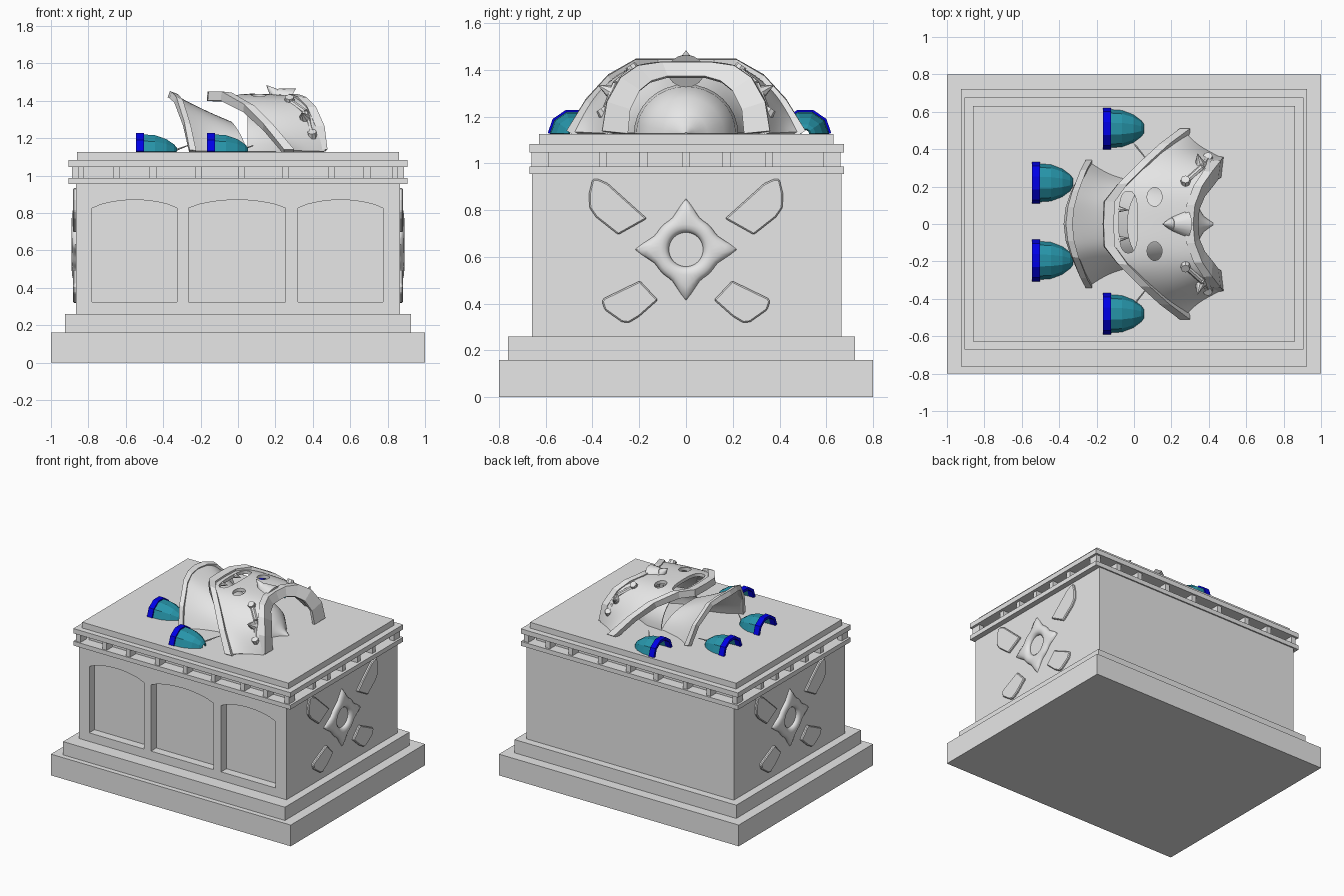
import bpy, bmesh, math
from mathutils import Vector

cube = bpy.data.objects.get("Cube")
if cube:
    bpy.data.objects.remove(cube)


def material(name, rgb):
    m = bpy.data.materials.new(name)
    m.use_nodes = True
    m.diffuse_color = (*rgb, 1)
    m.node_tree.nodes["Principled BSDF"].inputs["Base Color"].default_value = (*rgb, 1)
    return m


STONE = material("grey stone", (0.8, 0.8, 0.8))
TEAL = material("teal", (0.02, 0.3, 0.4))
BLUE = material("deep blue", (0.0, 0.0, 0.8))
DECK = 1.127


def add(name, bm, mat=STONE):
    bmesh.ops.recalc_face_normals(bm, faces=bm.faces)
    me = bpy.data.meshes.new(name)
    bm.to_mesh(me)
    bm.free()
    me.materials.append(mat)
    ob = bpy.data.objects.new(name, me)
    bpy.context.collection.objects.link(ob)
    return ob


def activate(ob):
    bpy.ops.object.select_all(action='DESELECT')
    ob.select_set(True)
    bpy.context.view_layer.objects.active = ob


def modify(ob, kind, **settings):
    activate(ob)
    mod = ob.modifiers.new(kind.lower(), kind)
    for key, value in settings.items():
        setattr(mod, key, value)
    bpy.ops.object.modifier_apply(modifier=mod.name)


def cut(ob, cutter):
    modify(ob, 'BOOLEAN', operation='DIFFERENCE', solver='EXACT', object=cutter)
    bpy.data.objects.remove(cutter)


def smooth(ob, angle=35):
    activate(ob)
    bpy.ops.object.shade_smooth_by_angle(angle=math.radians(angle))


def prism(name, points, place, a, b):
    """Extrude a 2D outline between depths a and b."""
    bm = bmesh.new()
    ends = [[bm.verts.new(place(u, v, d)) for u, v in points] for d in (a, b)]
    for end in ends:
        bm.faces.new(end)
    for i in range(len(points)):
        j = (i + 1) % len(points)
        bm.faces.new((ends[0][i], ends[0][j], ends[1][j], ends[1][i]))
    return add(name, bm)


def box(name, x0, x1, y0, y1, z0, z1):
    return prism(name, [(x0, y0), (x1, y0), (x1, y1), (x0, y1)],
                 lambda u, v, d: (u, v, d), z0, z1)


def loft(name, rows, thickness, mat=STONE, subdivide=0):
    bm = bmesh.new()
    grid = [[bm.verts.new(p) for p in row] for row in rows]
    for r, s in zip(grid, grid[1:]):
        for i in range(len(r) - 1):
            bm.faces.new((r[i], r[i + 1], s[i + 1], s[i]))
    ob = add(name, bm, mat)
    if subdivide:
        modify(ob, 'SUBSURF', levels=subdivide, boundary_smooth='PRESERVE_CORNERS')
    modify(ob, 'SOLIDIFY', thickness=thickness, offset=0)
    return ob


def arch(*half):
    """Mirror half an arch, given from its foot to its crown."""
    return list(half) + [(x, -y, z) for x, y, z in reversed(half[:-1])]


def shift(row, dx, dz=0, sy=1):
    return [(x + dx, y * sy, max(z + dz, DECK)) for x, y, z in row]


def rod(name, p, q, r1, r2, sides=12):
    p, q = Vector(p), Vector(q)
    bm = bmesh.new()
    bmesh.ops.create_cone(bm, cap_ends=True, segments=sides, radius1=r1, radius2=r2,
                          depth=(q - p).length)
    turn = (q - p).to_track_quat('Z', 'Y').to_matrix().to_4x4()
    turn.translation = (p + q) / 2
    bm.transform(turn)
    return add(name, bm)


# Stepped plinth, chest and lid
box("plinth", -1, 1, -0.8, 0.8, 0, 0.16)
box("plinth_step", -0.925, 0.925, -0.762, 0.722, 0.16, 0.26)
chest = box("chest", -0.865, 0.865, -0.658, 0.665, 0.26, 0.955)
box("lower_ledge", -0.905, 0.905, -0.67, 0.675, 0.955, 0.988)
box("ledge_core", -0.83, 0.83, -0.59, 0.595, 0.988, 1.047)
box("upper_ledge", -0.905, 0.905, -0.67, 0.675, 1.047, 1.083)
box("lid", -0.86, 0.86, -0.628, 0.63, 1.083, DECK)

# Arched recesses on the front
for x0, x1 in ((-0.78, -0.325), (-0.265, 0.255), (0.32, 0.775)):
    top = []
    for i in range(11):
        t = i / 10
        top.append((x1 + (x0 - x1) * t, 0.825 + 0.045 * math.sin(math.pi * t) ** 0.7))
    cut(chest, prism("panel_cutter", [(x0, 0.325), (x1, 0.325)] + top,
                     lambda u, v, d: (u, d, v), -0.75, -0.595))

# Little posts between the ledges
for side in (-1, 1):
    for x in (-0.87, -0.65, -0.455, -0.21, 0.02, 0.255, 0.5, 0.69, 0.87):
        box("post", x - 0.018, x + 0.018, side * 0.625 - 0.036, side * 0.625 + 0.036, 0.988, 1.047)
    for y in (-0.355, -0.18, 0, 0.175, 0.355):
        box("end_post", side * 0.855 - 0.03, side * 0.855 + 0.03, y - 0.018, y + 0.018, 0.988, 1.047)

# Emblem on each end
UPPER = [(0.167, 0.764), (0.335, 0.915), (0.375, 0.933), (0.4, 0.933),
         (0.415, 0.87), (0.413, 0.81), (0.385, 0.77), (0.29, 0.695)]
LOWER = [(0.12, 0.416), (0.197, 0.498), (0.35, 0.424), (0.36, 0.41),
         (0.347, 0.373), (0.275, 0.322), (0.245, 0.318), (0.2, 0.345)]
for side in (-1, 1):
    for flip in (-1, 1):
        for outline in (UPPER, LOWER):
            petal = prism("emblem_petal", outline,
                          lambda u, v, d: (side * d, flip * u, v), 0.86, 0.882)
            modify(petal, 'BEVEL', width=0.006, segments=1)
    ring = []
    for i in range(49):
        a = math.tau * i / 48
        # The ring swells outward into four points
        t = abs((a / (math.pi / 2) + 0.5) % 1 - 0.5) * math.pi / 2
        reach = max(0, 1 - t / 0.5) ** 1.7 * 0.075
        section = []
        for k in range(13):
            b = math.tau * k / 12
            r = 0.108 + 0.035 * math.cos(b) + reach * max(0, math.cos(b))
            section.append((side * (0.865 + 0.026 * math.sin(b)),
                            r * math.sin(a), 0.632 + r * math.cos(a)))
        ring.append(section)
    bm = bmesh.new()
    grid = [[bm.verts.new(p) for p in row] for row in ring]
    for r, s in zip(grid, grid[1:]):
        for k in range(12):
            bm.faces.new((r[k], r[k + 1], s[k + 1], s[k]))
    bmesh.ops.remove_doubles(bm, verts=bm.verts, dist=0.0005)
    smooth(add("emblem_ring", bm), 50)

# Breastplate lying on the lid
hem = arch((0.245, 0.49, DECK), (0.135, 0.41, 1.26), (0.03, 0.32, 1.36),
           (-0.09, 0.21, 1.425), (-0.16, 0.12, 1.425), (-0.165, 0, 1.425))
waist = arch((0.33, 0.41, DECK), (0.27, 0.385, 1.26), (0.2, 0.32, 1.35),
             (0.12, 0.22, 1.41), (0.08, 0.12, 1.43), (0.07, 0, 1.43))
neck = arch((0.46, 0.345, DECK), (0.445, 0.325, 1.25), (0.4, 0.27, 1.35),
            (0.35, 0.2, 1.4), (0.31, 0.1, 1.415), (0.3, 0, 1.415))
mouth_hole = arch((0.455, 0.25, DECK), (0.44, 0.24, 1.23), (0.41, 0.2, 1.31),
                  (0.37, 0.15, 1.35), (0.34, 0.08, 1.37), (0.335, 0, 1.37))
plate = loft("breastplate", [shift(hem, 0.02, -0.01), waist, neck], 0.025, subdivide=3)
ROUND = [(math.cos(math.tau * i / 24), math.sin(math.tau * i / 24)) for i in range(24)]


def drill(cx, cy, rx, ry, power=1.0):
    curve = [(cx + rx * math.copysign(abs(u) ** power, u),
              cy + ry * math.copysign(abs(v) ** power, v)) for u, v in ROUND]
    cut(plate, prism("hole_cutter", curve, lambda u, v, d: (u, v, d), 1.25, 1.6))


drill(-0.03, 0.01, 0.05, 0.165, 0.7)
for flip in (-1, 1):
    drill(0.11, flip * 0.145, 0.04, 0.05)
    rod("tooth", (-0.085, flip * 0.08, 1.415), (-0.03, flip * 0.075, 1.415), 0.018, 0.002, 8)
smooth(plate)
loft("breastplate_hem", [hem, shift(hem, 0.055, -0.005)], 0.05)
loft("neck_rim", [shift(neck, -0.03, 0.01, 1.02), shift(neck, 0.01, 0.01, 1.02), mouth_hole], 0.022)

# Pointed dome inside the neck opening
dome = []
for x, r in ((0.42, 0.004), (0.37, 0.04), (0.34, 0.09), (0.28, 0.16), (0.18, 0.21), (0.05, 0.22)):
    dome.append([(x, r * math.cos(a), DECK + 0.95 * r * math.sin(a))
                 for a in (math.pi * i / 16 for i in range(17))])
smooth(loft("inner_dome", dome, 0.006), 60)

# Horn, studs, straps and side spikes
smooth(rod("horn_base", (0.27, 0, 1.395), (0.2, 0, 1.435), 0.08, 0.035, 16))
smooth(rod("horn_tip", (0.205, 0, 1.43), (0.152, 0, 1.483), 0.036, 0.001, 16))
for flip in (-1, 1):
    high, low = Vector((0.275, flip * 0.225, 1.4)), Vector((0.395, flip * 0.35, 1.215))
    bend = Vector((0.36, flip * 0.3, 1.34))
    rod("strap_top", high, bend, 0.016, 0.016, 8)
    rod("strap_bottom", bend, low, 0.016, 0.016, 8)
    for spot in (high, low):
        out = Vector((0, flip * 0.014, 0.02))
        rod("stud", spot - out, spot + out, 0.03, 0.024, 8)
    rod("side_spike", (0.36, flip * 0.29, 1.29), (0.34, flip * 0.375, 1.335), 0.045, 0.002, 8)
    rod("tie", (0.0, flip * 0.43, 1.13), (0.08, flip * 0.33, 1.16), 0.006, 0.003, 6)
    rod("rear_tie", (-0.35, flip * 0.18, 1.13), (-0.27, flip * 0.24, 1.16), 0.006, 0.003, 6)

# Flared skirt behind the breastplate
skirt_edge = arch((-0.245, 0.325, DECK), (-0.275, 0.275, 1.27), (-0.32, 0.17, 1.4),
                  (-0.345, 0.09, 1.425), (-0.355, 0, 1.43))
skirt_mid = arch((-0.13, 0.245, DECK), (-0.16, 0.215, 1.23), (-0.185, 0.14, 1.32),
                 (-0.2, 0.07, 1.345), (-0.205, 0, 1.35))
skirt_end = arch((0.05, 0.21, DECK), (0.02, 0.18, 1.2), (-0.02, 0.11, 1.26),
                 (-0.035, 0.06, 1.275), (-0.04, 0, 1.28))
smooth(loft("skirt", [skirt_edge, skirt_mid, skirt_end], 0.02, subdivide=2))
loft("skirt_rim", [shift(skirt_edge, -0.015, 0.005), shift(skirt_edge, 0.02, -0.008)], 0.035)

# Four open half cups with coloured rims
for x, y in ((-0.545, 0.22), (-0.545, -0.195), (-0.165, 0.51), (-0.165, -0.48)):
    def ribs(profile):
        return [[(x + dx, y + r * math.cos(math.pi * i / 5), DECK + 0.95 * r * math.sin(math.pi * i / 5))
                 for i in range(6)] for dx, r in profile]
    loft("cup", ribs([(0.03, 0.098), (0.1, 0.093), (0.16, 0.07), (0.2, 0.04), (0.215, 0.02)]), 0.01, TEAL)
    loft("cup_rim", ribs([(0, 0.102), (0.042, 0.102)]), 0.02, BLUE)
